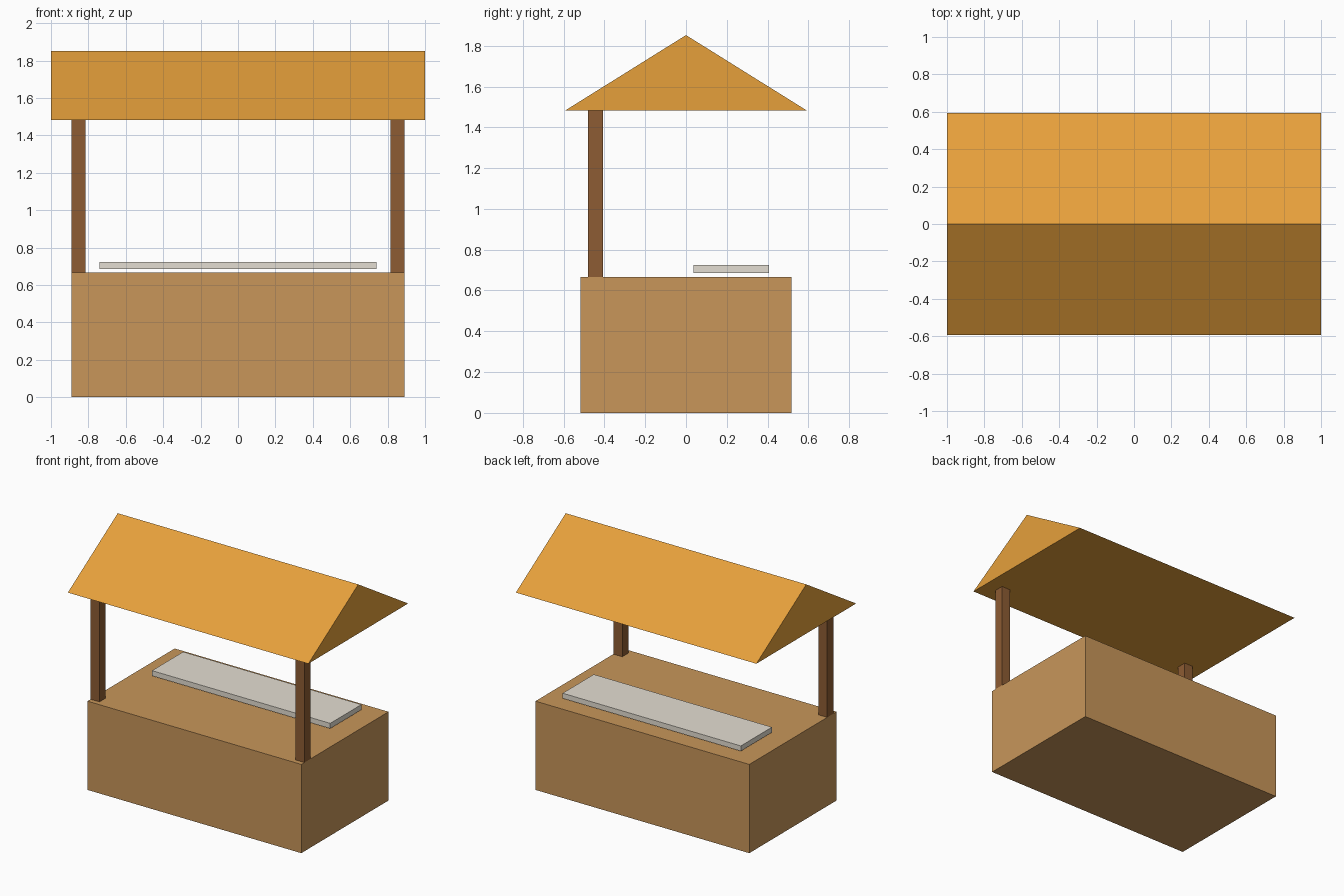
import bpy
import bmesh

default = bpy.data.objects.get("Cube")
if default:
    bpy.data.objects.remove(default, do_unlink=True)


def make_material(name, rgb):
    """Flat material from 0-255 display values, stored as linear."""
    linear = [((c / 255 + 0.055) / 1.055) ** 2.4 for c in rgb] + [1]
    mat = bpy.data.materials.new(name)
    mat.use_nodes = True
    mat.diffuse_color = linear
    mat.node_tree.nodes["Principled BSDF"].inputs["Base Color"].default_value = linear
    return mat


def add_object(name, bm, mat):
    bmesh.ops.recalc_face_normals(bm, faces=bm.faces)
    mesh = bpy.data.meshes.new(name)
    bm.to_mesh(mesh)
    bm.free()
    mesh.materials.append(mat)
    obj = bpy.data.objects.new(name, mesh)
    bpy.context.collection.objects.link(obj)
    return obj


def box(name, low, high, mat):
    """Box between two opposite corners."""
    bm = bmesh.new()
    bmesh.ops.create_cube(bm, size=1)
    for v in bm.verts:
        v.co = [h if c > 0 else l for c, l, h in zip(v.co, low, high)]
    return add_object(name, bm, mat)


def prism(name, profile, half_length, mat):
    """Extrude a (y, z) profile along x."""
    bm = bmesh.new()
    face = bm.faces.new([bm.verts.new((-half_length, y, z)) for y, z in profile])
    ends = bmesh.ops.extrude_face_region(bm, geom=[face])["geom"]
    moved = [g for g in ends if isinstance(g, bmesh.types.BMVert)]
    bmesh.ops.translate(bm, verts=moved, vec=(2 * half_length, 0, 0))
    return add_object(name, bm, mat)


counter_wood = make_material("light brown wood", (200, 150, 90))
post_wood = make_material("dark brown wood", (141, 92, 51))
roof_orange = make_material("orange canopy", (230, 160, 59))
tray_grey = make_material("pale warm grey", (228, 222, 210))

counter_top = 0.667
eave = 1.482

# Solid counter with a thin display tray hovering just above its rear half
box("counter", (-0.889, -0.518, 0), (0.889, 0.518, counter_top), counter_wood)
box("display_tray", (-0.741, 0.037, 0.685), (0.741, 0.407, 0.724), tray_grey)

# Two front posts
for side, x in (("left", 0.852), ("right", -0.852)):
    box("post_" + side, (x - 0.037, -0.481, counter_top),
        (x + 0.037, -0.407, eave), post_wood)

# Gabled roof, closed underneath
prism("roof", [(-0.593, eave), (0.593, eave), (0, 1.852)], 1, roof_orange)
